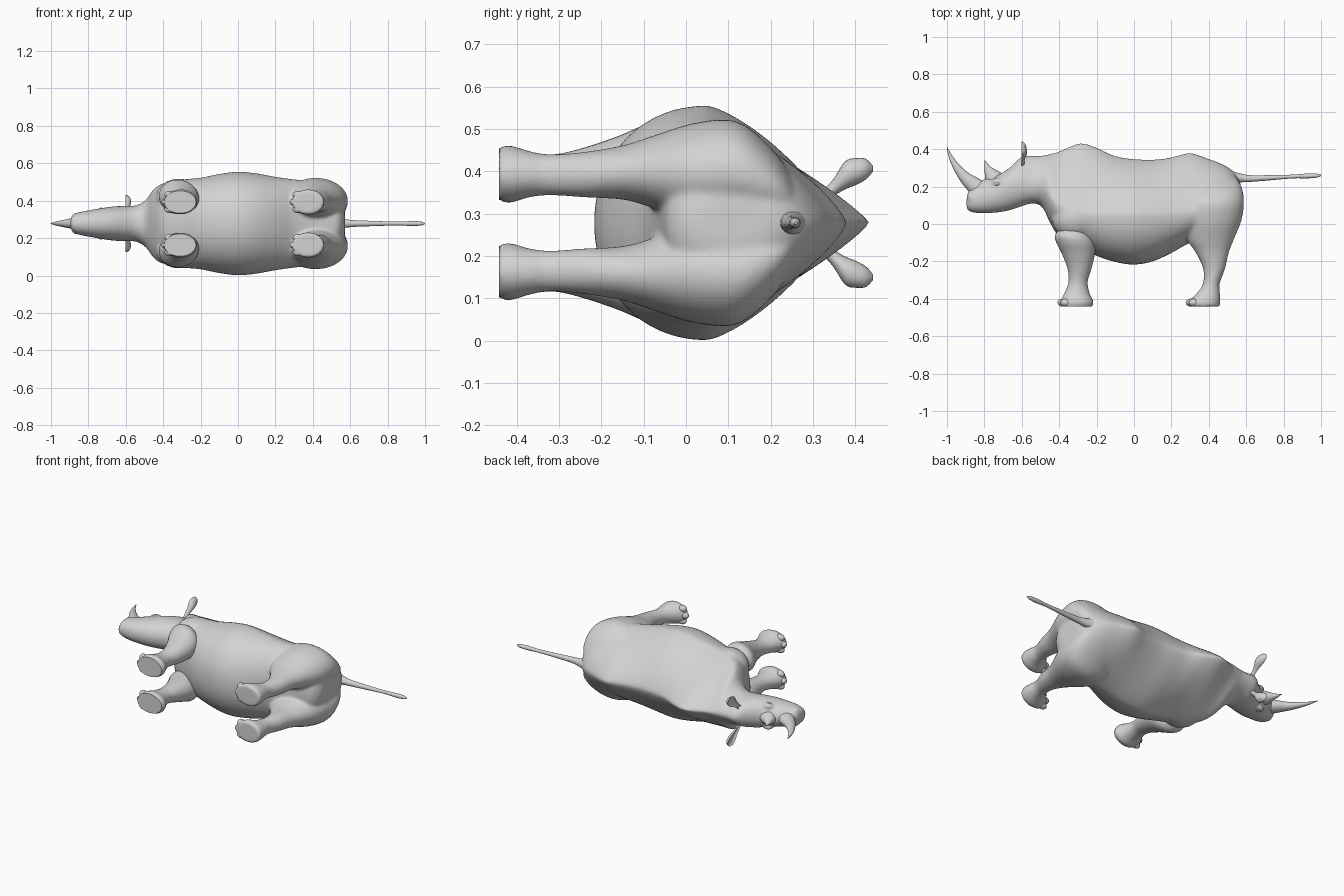
import bpy, bmesh, math
from mathutils import Vector

MID = 0.278  # height of the symmetry plane (the animal lies on its side)
skin = bpy.data.materials.new("grey_skin")
skin.diffuse_color = (0.65, 0.65, 0.65, 1)


def smooth_rows(rows, steps):
    """Catmull-Rom interpolation of rows of section parameters."""
    out = []
    for i in range(len(rows) - 1):
        a, b, c, d = (rows[max(0, min(len(rows) - 1, i + k))] for k in (-1, 0, 1, 2))
        for s in range(steps):
            t = s / steps
            out.append([0.5 * (2 * q + (r - p) * t + (2 * p - 5 * q + 4 * r - u) * t * t
                               + (3 * q - p - 3 * r + u) * t ** 3)
                        for p, q, r, u in zip(a, b, c, d)])
    return out + [list(rows[-1])]


def loft(bm, rings):
    """Skin a list of point rings and cap both ends."""
    vs = [[bm.verts.new(p) for p in ring] for ring in rings]
    n = len(vs[0])
    faces = [bm.faces.new((a[i], a[(i + 1) % n], b[(i + 1) % n], b[i]))
             for a, b in zip(vs, vs[1:]) for i in range(n)]
    faces += [bm.faces.new(vs[0]), bm.faces.new(vs[-1])]
    bmesh.ops.recalc_face_normals(bm, faces=faces)


def ellipsoid(bm, loc, size):
    new = bmesh.ops.create_uvsphere(bm, u_segments=20, v_segments=12, radius=1)["verts"]
    for v in new:
        v.co = Vector(loc) + Vector([c * s for c, s in zip(v.co, size)])


def finish(bm, name, fuse=False):
    me = bpy.data.meshes.new(name)
    bm.to_mesh(me)
    bm.free()
    me.materials.append(skin)
    ob = bpy.data.objects.new(name, me)
    bpy.context.collection.objects.link(ob)
    bpy.context.view_layer.objects.active = ob
    ob.select_set(True)
    bpy.ops.object.shade_smooth_by_angle(angle=math.radians(50))
    ob.select_set(False)
    if fuse:
        m = ob.modifiers.new("fuse", 'REMESH')
        m.mode, m.voxel_size, m.use_smooth_shade = 'VOXEL', 0.008, True
        m = ob.modifiers.new("soften", 'SMOOTH')
        m.factor, m.iterations = 0.5, 10
    return ob


def angles(n):
    return [2 * math.pi * i / n for i in range(n)]


def power(v, e):
    return math.copysign(abs(v) ** e, v)


def body_ring(x, top, mid, bot, hw, p):
    pts = []
    for a in angles(64):
        c, s = math.cos(a), math.sin(a)
        e = 2 / (p if s > 0 else 2.1)
        h = top - mid if s > 0 else mid - bot
        pts.append((x, mid + h * power(s, e), MID + hw * power(c, e)))
    return pts


def leg_rings(rows, side):
    # rows: y, x front, x back, inner, outer offset
    return [[((x0 + x1) / 2 + (x1 - x0) / 2 * math.cos(a), y,
              MID + side * ((w0 + w1) / 2 + (w1 - w0) / 2 * math.sin(a))) for a in angles(32)]
            for y, x0, x1, w0, w1 in smooth_rows(rows, 4)]


def toes(bm, x, side):
    for k in (-1, 0, 1):
        ellipsoid(bm, (x + 0.024 + 0.016 * abs(k), -0.420, MID + side * (0.115 + 0.038 * k)),
                  (0.028, 0.021, 0.021))


def tube(name, rows, flat=1.0):
    """Round tapered tube in the symmetry plane; rows: x, y, radius."""
    bm = bmesh.new()
    pts = smooth_rows(rows, 6)
    rings = []
    for i, (x, y, r) in enumerate(pts):
        a, b = pts[max(i - 1, 0)], pts[min(i + 1, len(pts) - 1)]
        t = Vector((b[0] - a[0], b[1] - a[1], 0)).normalized()
        n = Vector((-t.y, t.x, 0))
        rings.append([Vector((x, y, MID)) + n * r * math.cos(q)
                      + Vector((0, 0, flat * r * math.sin(q))) for q in angles(20)])
    loft(bm, rings)
    return finish(bm, name)


# Trunk, neck and head: x, top, widest level, bottom, half width, top roundness
BODY = [
    (-0.895, 0.135, 0.11, 0.085, 0.022, 2.0),
    (-0.885, 0.175, 0.12, 0.07, 0.044, 2.1),
    (-0.85, 0.205, 0.13, 0.06, 0.060, 2.1),
    (-0.80, 0.24, 0.14, 0.057, 0.070, 2.0),
    (-0.72, 0.265, 0.17, 0.063, 0.084, 2.1),
    (-0.66, 0.305, 0.20, 0.075, 0.092, 2.0),
    (-0.60, 0.36, 0.21, 0.095, 0.094, 1.8),
    (-0.54, 0.365, 0.21, 0.11, 0.098, 1.6),
    (-0.49, 0.367, 0.19, 0.09, 0.130, 1.45),
    (-0.45, 0.375, 0.15, 0.01, 0.185, 1.3),
    (-0.40, 0.39, 0.10, -0.065, 0.215, 1.2),
    (-0.29, 0.434, 0.06, -0.12, 0.236, 1.15),
    (-0.20, 0.410, 0.05, -0.17, 0.245, 1.2),
    (-0.10, 0.364, 0.05, -0.203, 0.265, 1.3),
    (0.0, 0.348, 0.05, -0.217, 0.277, 1.35),
    (0.10, 0.344, 0.05, -0.20, 0.268, 1.35),
    (0.20, 0.357, 0.05, -0.155, 0.25, 1.35),
    (0.30, 0.380, 0.06, -0.10, 0.236, 1.3),
    (0.40, 0.349, 0.08, -0.07, 0.225, 1.35),
    (0.48, 0.317, 0.10, -0.055, 0.20, 1.45),
    (0.535, 0.278, 0.11, -0.04, 0.15, 1.6),
    (0.565, 0.23, 0.11, 0.0, 0.09, 1.8),
    (0.573, 0.18, 0.11, 0.04, 0.04, 2.0),
]
HIND = [
    (-0.442, 0.290, 0.458, 0.052, 0.178),
    (-0.415, 0.290, 0.462, 0.047, 0.183),
    (-0.37, 0.335, 0.460, 0.06, 0.17),
    (-0.32, 0.368, 0.458, 0.065, 0.162),
    (-0.24, 0.370, 0.487, 0.060, 0.168),
    (-0.15, 0.328, 0.508, 0.055, 0.183),
    (-0.08, 0.280, 0.535, 0.036, 0.205),
    (0.02, 0.245, 0.575, 0.0, 0.236),
    (0.12, 0.250, 0.588, 0.0, 0.240),
    (0.20, 0.290, 0.575, 0.0, 0.178),
    (0.25, 0.330, 0.540, 0.0, 0.110),
    (0.28, 0.370, 0.460, 0.0, 0.05),
]
FORE = [
    (-0.442, -0.395, -0.225, 0.055, 0.175),
    (-0.415, -0.395, -0.218, 0.05, 0.182),
    (-0.37, -0.372, -0.238, 0.062, 0.168),
    (-0.31, -0.350, -0.248, 0.068, 0.162),
    (-0.24, -0.355, -0.228, 0.062, 0.178),
    (-0.16, -0.385, -0.210, 0.055, 0.205),
    (-0.10, -0.415, -0.212, 0.05, 0.230),
    (-0.06, -0.422, -0.235, 0.06, 0.232),
    (-0.02, -0.395, -0.265, 0.08, 0.205),
]

# Body with fused shoulders, haunches and hind legs
bm = bmesh.new()
loft(bm, [body_ring(*r) for r in smooth_rows(BODY, 4)])
for side in (-1, 1):
    loft(bm, leg_rings(HIND, side))
    ellipsoid(bm, (-0.315, 0.03, MID + side * 0.14), (0.125, 0.115, 0.1))  # shoulder
    ellipsoid(bm, (-0.73, 0.225, MID + side * 0.068), (0.032, 0.024, 0.015))  # brow
    ellipsoid(bm, (-0.862, 0.14, MID + side * 0.042), (0.026, 0.026, 0.016))  # nostril swell
finish(bm, "body", fuse=True)

for side, label in ((-1, "right"), (1, "left")):
    # Front leg, with its upper rim left as a skin fold
    bm = bmesh.new()
    loft(bm, leg_rings(FORE, side))
    finish(bm, "front_leg_" + label)
    # Toes on both feet
    bm = bmesh.new()
    toes(bm, -0.405, side)
    toes(bm, 0.28, side)
    finish(bm, "toes_" + label)
    # Eye
    bm = bmesh.new()
    ellipsoid(bm, (-0.732, 0.215, MID + side * 0.077), (0.012, 0.010, 0.008))
    finish(bm, "eye_" + label)
    # Cupped ear opening towards the muzzle: y, offset, radius
    ear = [(0.31, 0.045, 0.018), (0.345, 0.08, 0.02), (0.375, 0.112, 0.033),
           (0.400, 0.121, 0.032), (0.425, 0.127, 0.024), (0.442, 0.128, 0.006)]
    bm = bmesh.new()
    loft(bm, [[(-0.602 + r * math.sin(a) * (0.9 if math.sin(a) > 0 else -0.4), y,
                MID + side * (w + r * math.cos(a))) for a in angles(20)]
              for y, w, r in smooth_rows(ear, 4)])
    finish(bm, "ear_" + label)

# Horns and tail
tube("front_horn", [(-0.83, 0.185, 0.05), (-0.865, 0.215, 0.042), (-0.905, 0.25, 0.031),
                    (-0.947, 0.302, 0.02), (-0.978, 0.355, 0.011), (-1.0, 0.41, 0.002)], 0.8)
tube("rear_horn", [(-0.75, 0.245, 0.05), (-0.768, 0.272, 0.034), (-0.785, 0.302, 0.016),
                   (-0.797, 0.34, 0.002)], 0.8)
tube("tail", [(0.51, 0.252, 0.036), (0.56, 0.247, 0.025), (0.62, 0.243, 0.018),
              (0.72, 0.247, 0.014), (0.85, 0.254, 0.01), (0.93, 0.257, 0.013),
              (0.98, 0.259, 0.01), (1.0, 0.26, 0.003)])
